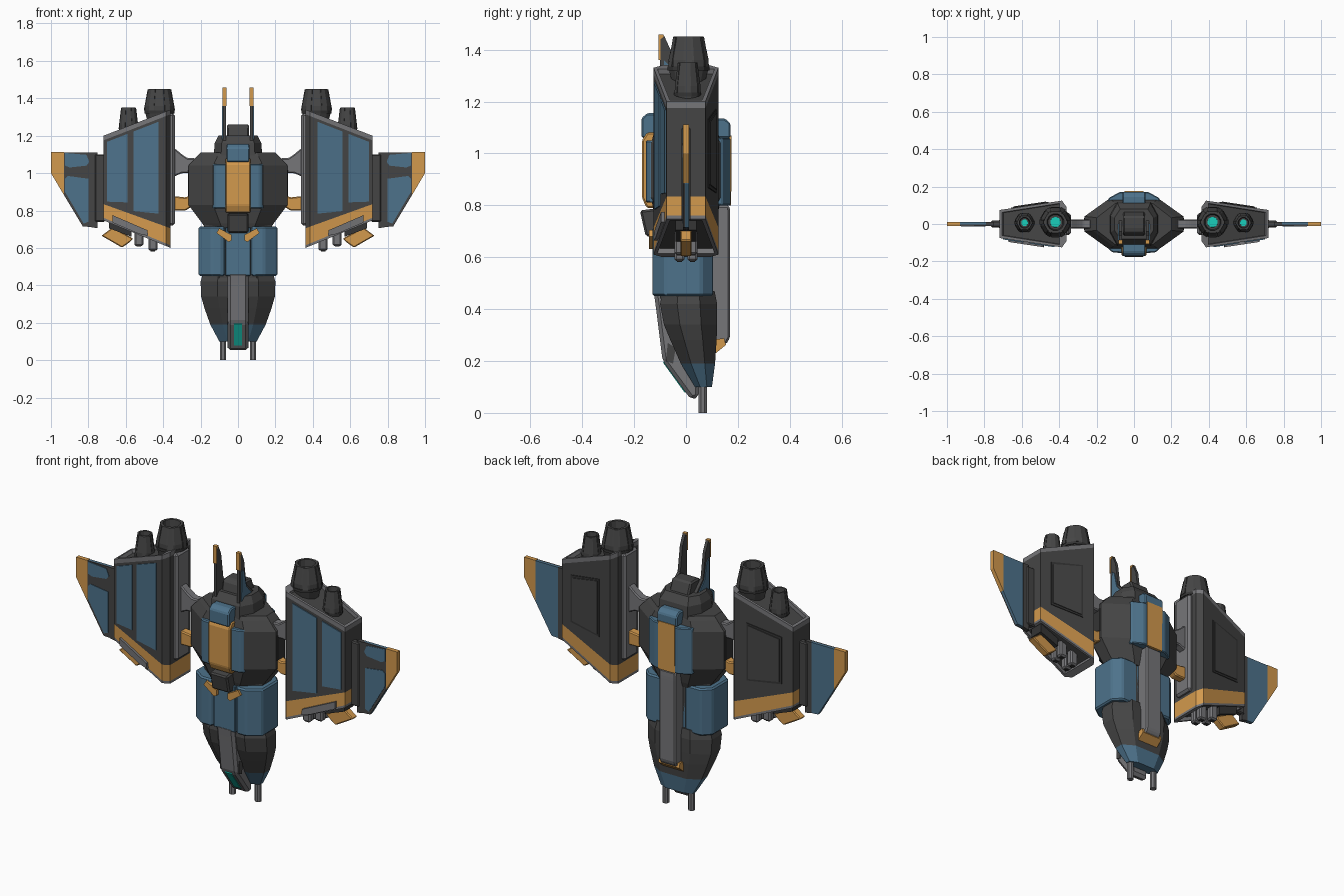
import bpy, bmesh, math
from mathutils import Vector

if "Cube" in bpy.data.objects:
    bpy.data.objects.remove(bpy.data.objects["Cube"])

def mat(name, r, g, b):
    m = bpy.data.materials.new(name)
    m.diffuse_color = (r, g, b, 1)
    m.use_nodes = True
    m.node_tree.nodes["Principled BSDF"].inputs["Base Color"].default_value = m.diffuse_color
    return m

BLUE = mat("steel_blue", 0.075, 0.17, 0.26)
ORANGE = mat("amber_orange", 0.65, 0.32, 0.075)
DARK = mat("charcoal", 0.06, 0.06, 0.06)
GREY = mat("mid_grey", 0.18, 0.18, 0.19)
BLACK = mat("near_black", 0.035, 0.035, 0.035)
CYAN = mat("glow_cyan", 0.01, 0.62, 0.5)

def finish(name, bm, mats, mirror=False):
    bmesh.ops.recalc_face_normals(bm, faces=bm.faces)
    if mirror:
        d = bmesh.ops.duplicate(bm, geom=bm.verts[:] + bm.edges[:] + bm.faces[:])["geom"]
        bmesh.ops.scale(bm, vec=(-1, 1, 1), verts=[g for g in d if isinstance(g, bmesh.types.BMVert)])
        bmesh.ops.reverse_faces(bm, faces=[g for g in d if isinstance(g, bmesh.types.BMFace)])
    me = bpy.data.meshes.new(name)
    bm.to_mesh(me)
    bm.free()
    for m in mats:
        me.materials.append(m)
    ob = bpy.data.objects.new(name, me)
    bpy.context.collection.objects.link(ob)
    return ob

def loft_bm(rings):
    bm = bmesh.new()
    vs = [[bm.verts.new(p) for p in r] for r in rings]
    n = len(rings[0])
    for a, b in zip(vs, vs[1:]):
        for i in range(n):
            bm.faces.new((a[i], a[(i + 1) % n], b[(i + 1) % n], b[i]))
    bm.faces.new(vs[0])
    bm.faces.new(vs[-1])
    bmesh.ops.recalc_face_normals(bm, faces=bm.faces)
    return bm

def place(axis, p, t):
    return {"x": (t, p[0], p[1]), "y": (p[0], t, p[1]), "z": (p[0], p[1], t)}[axis]

def prism(name, axis, pts, a, b, m, mirror=False, bevel=0):
    """Extrude a 2D profile along an axis; a and b may be functions of the point."""
    f = lambda t, p: t(p) if callable(t) else t
    bm = loft_bm([[place(axis, p, f(t, p)) for p in pts] for t in (a, b)])
    if bevel:
        bmesh.ops.bevel(bm, geom=bm.edges[:], offset=bevel, segments=1, affect='EDGES')
    return finish(name, bm, [m], mirror)

def box(name, x, y, z, m, mirror=False, bevel=0):
    return prism(name, "z", [(x[0], y[0]), (x[1], y[0]), (x[1], y[1]), (x[0], y[1])], z[0], z[1], m, mirror, bevel)

def octo(z, w, yf, yb, cx=0.55, cy=0.3):
    d = (yb - yf) * cy
    h = [(w * cx, yf), (w, yf + d), (w, yb - d), (w * cx, yb)]
    return [(x, y, z) for x, y in h] + [(-x, y, z) for x, y in reversed(h)]

def lathe(name, cx, cy, prof, n, m, mirror=True):
    rings = [[(cx + r * math.cos((i + .5) * math.tau / n), cy + r * math.sin((i + .5) * math.tau / n), z)
              for i in range(n)] for r, z in prof]
    return finish(name, loft_bm(rings), [m], mirror)

# --- nose hull, blue at the tip
bm = loft_bm([octo(*r) for r in [(.47, .185, -.09, .11), (.42, .2, -.1, .12), (.34, .197, -.085, .12),
                                 (.28, .18, -.06, .118), (.19, .148, -.02, .112), (.10, .1, .035, .1)]])
for f in bm.faces:
    f.material_index = 1 if f.calc_center_median().z < .18 else 0
finish("nose_hull", bm, [DARK, BLUE])

# --- cockpit ridge, sensor window, gun barrels
prism("cockpit_ridge", "x", [(-.125, .47), (-.115, .4), (-.09, .2), (.02, .05), (.05, .06), (.05, .47)],
      -.055, .055, GREY, bevel=.014)
prism("sensor_window", "x", [(-.084, .198), (-.088, .193), (-.006, .079), (.0, .08)], -.021, .021, CYAN)
prism("cockpit_side_vent", "x", [(-.07, .27), (-.04, .25), (-.05, .19), (-.078, .2)], .05, .059, DARK, True)
lathe("nose_gun", .08, .065, [(.018, 0), (.018, .2)], 8, GREY)

# --- blue shoulder tanks and core between them
prism("shoulder_tank", "z", [(.07, -.112), (.085, -.13), (.14, -.13), (.21, -.08), (.21, .06), (.165, .105), (.065, .105)],
      .45, .715, BLUE, True, .008)
box("core_front", (-.068, .068), (-.122, .1), (.45, .71), BLUE, bevel=.004)
finish("core_dark", loft_bm([octo(.44, .18, -.1, .1), octo(.75, .18, -.1, .1)]), [DARK])

# --- central body and neck
finish("central_body", loft_bm([octo(z, w, -y, y, .5, .35) for z, w, y in
       [(.7, .17, .105), (.73, .19, .115), (.83, .265, .135), (1.04, .265, .135), (1.09, .22, .12), (1.11, .2, .11)]]), [DARK])
finish("neck", loft_bm([octo(z, w, -y, y, .7, .3) for z, w, y in [(1.08, .13, .12), (1.16, .125, .11), (1.2, .105, .08)]]), [DARK])
prism("neck_block", "x", [(-.07, 1.17), (-.05, 1.25), (-.03, 1.26), (.04, 1.26), (.075, 1.17)], -.06, .06, DARK, bevel=.008)
box("body_cheek", (.2, .268), (-.035, .035), (.87, 1.02), BLACK, True, .006)

# --- chest and back armour panels
prism("front_blue_panel", "z", [(.05, -.1), (.135, -.1), (.135, -.135), (.115, -.152), (.05, -.156)], .81, 1.05, BLUE, True, .006)
prism("front_orange_panel", "x", [(-.1, .79), (-.152, .79), (-.17, .83), (-.17, 1.05), (-.15, 1.08), (-.1, 1.08)],
      -.068, .068, ORANGE, bevel=.006)
prism("back_blue_panel", "z", [(.03, .1), (.135, .1), (.135, .14), (.115, .15), (.075, .172), (.03, .172)], .80, 1.06, BLUE, True, .005)
prism("back_orange_panel", "x", [(.1, .8), (.174, .8), (.176, 1.07), (.1, 1.07)], -.052, .052, ORANGE)
for side, s, zt in (("front", -1, 1.155), ("back", 1, 1.135)):
    prism(side + "_blue_cap", "x", [(.08 * s, 1.06), (.172 * s, 1.06), (.172 * s, zt - .02), (.15 * s, zt), (.08 * s, zt)],
          -.062, .062, BLUE, bevel=.006)
prism("chest_keel", "x", [(-.178, .78), (-.1, .79), (-.1, .68), (-.155, .68)], -.055, .055, DARK, bevel=.008)
prism("chest_chevron", "y", [(.035, .67), (.1, .705), (.115, .68), (.05, .632), (.035, .64)], -.142, -.1, ORANGE, True)

# --- back spine with orange foot
prism("back_spine", "x", [(.09, .8), (.168, .8), (.17, .76), (.17, .29), (.155, .265), (.09, .24)], -.052, .052, GREY, bevel=.008)
prism("spine_foot", "x", [(.09, .28), (.147, .288), (.154, .262), (.105, .222), (.09, .222)], -.065, .065, ORANGE)

# --- antenna fins, orange leading edge, blue outer plate
prism("antenna_fin", "x", [(-.1, 1.14), (-.1, 1.455), (-.085, 1.455), (-.06, 1.4), (-.04, 1.26), (.02, 1.2), (.02, 1.14)],
      .063, .08, DARK, True)
prism("fin_edge", "x", [(-.106, 1.36), (-.106, 1.458), (-.086, 1.458), (-.086, 1.45), (-.098, 1.44), (-.098, 1.36)], .061, .083, ORANGE, True)
prism("fin_plate", "x", [(-.09, 1.15), (-.085, 1.36), (-.065, 1.34), (-.045, 1.25), (.01, 1.19), (.01, 1.15)], .08, .085, BLUE, True)

# --- arms joining body and side pods
prism("upper_arm", "y", [(.23, 1.08), (.27, 1.08), (.3, 1.1), (.335, 1.13), (.37, 1.13), (.37, .97), (.3, 1.0), (.23, 1.0)], -.025, .025, GREY, True, .006)
prism("lower_arm", "y", [(.22, .9), (.28, .87), (.37, .88), (.37, .8), (.28, .8), (.22, .84)], -.025, .025, ORANGE, True, .006)
box("pod_rail", (.338, .38), (-.06, .06), (.72, 1.32), GREY, True, .012)

# --- side pods: grey rims, dark walls, orange band, recessed ends
top = lambda x: 1.34 - .39 * (x - .36)
bot = lambda x: .60 + .41 * (x - .36)
band = lambda x: .705 + .36 * (x - .36)
depth = lambda x: .125 - .15 * (x - .385)
bm = loft_bm([[(x, -y, bot(x)), (x, y, bot(x)), (x, y, top(x)), (x, -y, top(x))]
              for x, y in ((.36, .09), (.385, .125), (.72, depth(.72)))])
lines = [lambda x: top(x) - .025, band, lambda x: bot(x) + .014]
for ln in lines:
    bmesh.ops.bisect_plane(bm, geom=bm.verts[:] + bm.edges[:] + bm.faces[:], dist=1e-5,
                           plane_co=(0, 0, ln(0)), plane_no=(ln(0) - ln(1), 0, 1))
ends = []
for f in bm.faces:
    c = f.calc_center_median()
    f.material_index = 1 if c.z > lines[0](c.x) or c.z < lines[2](c.x) else 2 if c.z < band(c.x) else 0
    if abs(f.normal.z) > .7 and f.calc_area() > .02:
        ends.append(f)
bmesh.ops.inset_individual(bm, faces=ends, thickness=.02)
bmesh.ops.inset_individual(bm, faces=ends, thickness=.002, depth=-.02)
for f in ends:
    f.material_index = 0
finish("side_pod", bm, [DARK, GREY, ORANGE], True)

# --- pod front windows, back hatch, band detail
skin = lambda p: -depth(p[0]) + .002
lift = lambda t: (lambda p: -depth(p[0]) - t)
def pane(x0, x1):
    return [(x0, band(x0) + .055), (x1, band(x1) + .02), (x1, top(x1) - .04), (x0, top(x0) - .04)]
for nm, x0, x1 in (("inner", .425, .56), ("outer", .592, .7)):
    prism("pod_panel_" + nm, "y", pane(x0, x1), skin, lift(.005), BLUE, True)
for nm, o, t, m in (("hatch_frame", .012, .004, BLACK), ("hatch_plate", 0, .008, DARK)):
    prism(nm, "y", [(.47 - o, .86 - o), (.645 + o, .88 - o), (.645 + o, 1.12 + o), (.47 - o, 1.16 + o)],
          lambda p: depth(p[0]) - .002, lambda p, t=t: depth(p[0]) + t, m, True)
prism("band_bar", "y", [(.67, .775), (.485, .695), (.48, .665), (.53, .675), (.67, .735)], skin, lift(.014), GREY, True)

# --- pod underside: guns and orange flap
for i, (x, z) in enumerate(((.455, .585), (.53, .61))):
    for j, y in enumerate((-.025, .025)):
        box(f"pod_gun_{i}{j}", (x - .024, x + .024), (y - .02, y + .02), (z, z + .1), GREY, True, .008)
        box(f"pod_gun_bore_{i}{j}", (x - .012, x + .012), (y - .01, y + .01), (z - .003, z + .01), BLACK, True)
prism("pod_flap", "y", [(.73, .665), (.67, .71), (.56, .65), (.58, .63), (.62, .602)], -.022, .022, ORANGE, True, .005)
prism("flap_mount", "y", [(.57, .66), (.69, .705), (.69, .8), (.57, .75)], -.04, .04, BLACK, True)

# --- ribbed engines, hollow nozzles with glowing cores
for nm, x, k, zt in (("main", .42, 1.0, 1.45), ("outer", .585, .64, 1.35)):
    lathe(nm + "_engine", x, .01 * k, [(.06 * k, zt - .2), (.08 * k, zt - .12), (.08 * k, zt - .09),
          (.06 * k, zt), (.046 * k, zt), (.04 * k, zt - .06 * k)], 12, DARK)
    lathe(nm + "_engine_glow", x, .01 * k, [(.03 * k, zt - .08 * k), (.028 * k, zt - .055 * k)], 12, CYAN)
    lathe(nm + "_engine_collar", x, .01 * k, [(.084 * k, zt - .13), (.084 * k, zt - .115)], 12, BLACK)
    for i in range(6):
        a = i * math.tau / 6
        ring = lambda r, z: [(x + r * k * math.cos(a + d), .01 * k + r * k * math.sin(a + d), z) for d in (-.16, .16)]
        rib = ring(.075, zt - .115) + ring(.085, zt - .115)[::-1]
        tip = ring(.055, zt - .002) + ring(.064, zt - .002)[::-1]
        finish(f"{nm}_engine_rib_{i}", loft_bm([rib, tip]), [DARK], True)

# --- outer wings: hinge, dark root, blue skin, orange tip
box("wing_hinge", (.71, .765), (-.018, .018), (.74, 1.1), DARK, True, .006)
prism("wing_root", "y", [(.75, 1.11), (.79, 1.11), (.79, .712), (.75, .705)], -.012, .012, DARK, True)
outline = [(.785, 1.11), (.932, 1.11), (.932, .885), (.83, .715), (.785, .712)]
prism("wing_skin", "y", outline, -.003, .011, BLUE, True)
prism("wing_front_frame", "y", outline, -.011, -.003, DARK, True)
prism("wing_tip", "y", [(.93, 1.112), (1.0, 1.112), (1.0, 1.0), (.93, .882)], -.012, .012, ORANGE, True)
prism("wing_panel_upper", "y", [(.81, 1.098), (.925, 1.108), (.925, 1.04), (.9, 1.03), (.81, 1.04), (.795, 1.06)], -.014, -.009, BLUE, True)
prism("wing_panel_lower", "y", [(.8, .97), (.91, .985), (.925, .97), (.925, .9), (.825, .73), (.8, .74)], -.014, -.009, BLUE, True)
